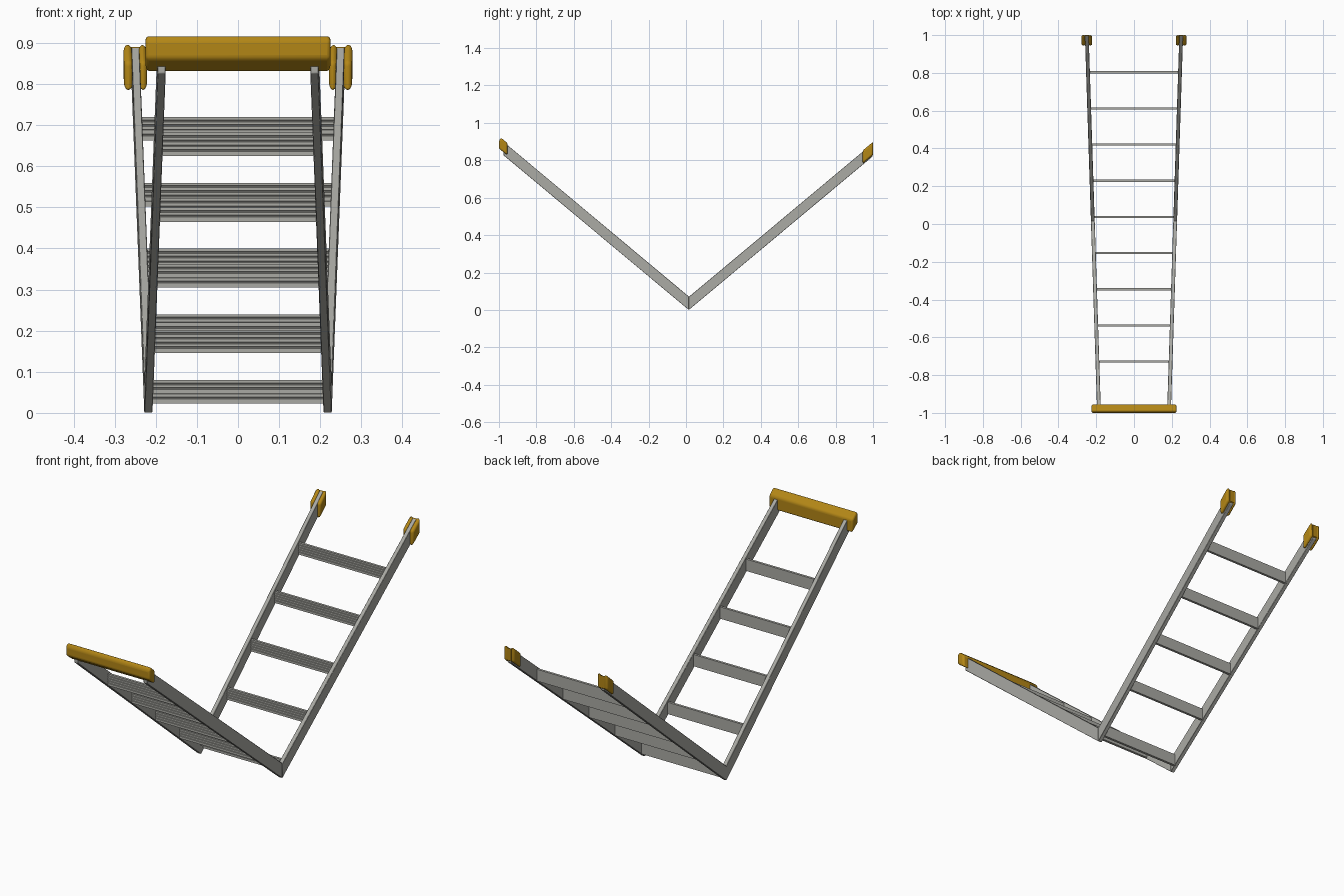
import bpy, bmesh

if "Cube" in bpy.data.objects:
    bpy.data.objects.remove(bpy.data.objects["Cube"])

def material(name, rgb):
    m = bpy.data.materials.new(name)
    m.diffuse_color = (*rgb, 1)
    m.use_nodes = True
    m.node_tree.nodes["Principled BSDF"].inputs["Base Color"].default_value = m.diffuse_color
    return m

GREY = material("aluminium grey", (0.40, 0.40, 0.37))
GOLD = material("golden rubber", (0.45, 0.24, 0.008))

APEX = 0.015                                   # y of the fold
SLOPE = 0.835
def rail_x(y): return 0.2175 + 0.0325 * y      # rails splay towards the back
def under(y): return SLOPE * abs(y - APEX)     # underside height of the V

def prism(name, profile, left, right, mat, bevel=0, segments=2):
    """Extrude a (y, z) profile along x between two x(y) functions."""
    bm = bmesh.new()
    a = [bm.verts.new((left(y), y, z)) for y, z in profile]
    b = [bm.verts.new((right(y), y, z)) for y, z in profile]
    bm.faces.new(a)
    bm.faces.new(b[::-1])
    n = len(a)
    for i in range(n):
        j = (i + 1) % n
        bm.faces.new((a[j], a[i], b[i], b[j]))
    bmesh.ops.recalc_face_normals(bm, faces=bm.faces)
    me = bpy.data.meshes.new(name)
    bm.to_mesh(me)
    bm.free()
    me.materials.append(mat)
    ob = bpy.data.objects.new(name, me)
    bpy.context.collection.objects.link(ob)
    if bevel:
        mod = ob.modifiers.new("rounding", 'BEVEL')
        mod.width, mod.segments, mod.limit_method = bevel, segments, 'NONE'
        bpy.context.view_layer.objects.active = ob
        ob.select_set(True)
        bpy.ops.object.shade_smooth_by_angle(angle=0.7)
        ob.select_set(False)
    return ob

def slanted(y0, y1, low, high):
    """Parallelogram between two y values following the rail slope."""
    return [(y0, under(y0) + low), (y1, under(y1) + low),
            (y1, under(y1) + high), (y0, under(y0) + high)]

for s, side in ((1, "right"), (-1, "left")):
    def at(off):
        return lambda y: s * (rail_x(y) + off)
    # Side rails of the two folded ladder halves
    prism(f"front_rail_{side}", slanted(-0.975, APEX, 0, 0.072), at(-0.01), at(0.01), GREY, 0.0015, 1)
    prism(f"back_rail_{side}", slanted(APEX, 0.996, 0.0, 0.070), at(-0.01), at(0.01), GREY, 0.0015, 1)
    # Rubber feet: a rounded cheek on each side of the rail and an end pad
    cheek = slanted(0.945, 1.0, 0.006, 0.076)
    prism(f"outer_foot_{side}", cheek, at(0.008), at(0.029), GOLD, 0.009, 3)
    prism(f"inner_foot_{side}", cheek, at(-0.027), at(-0.008), GOLD, 0.009, 3)
    prism(f"foot_pad_{side}", slanted(0.992, 1.0, 0.008, 0.068), at(-0.012), at(0.012), GOLD)

# Steps: upright planks with ribbed treads on the front face
H, T, RIBS = 0.057, 0.012, 5
for i in range(9):
    y = 0.0375 + 0.1915 * (i - 4)
    z = max(under(y) + 0.004, 0.012)
    profile = [(y + T / 2, z), (y + T / 2, z + H)]
    pitch = H / RIBS
    for k in range(RIBS):
        top = z + H - k * pitch
        profile += [(y - T / 2, top), (y - T / 2, top - 0.6 * pitch)]
        if k < RIBS - 1:
            profile += [(y - T / 2 + 0.003, top - 0.7 * pitch),
                        (y - T / 2 + 0.003, top - 0.9 * pitch)]
    profile.append((y - T / 2, z))
    prism(f"step_{i + 1}", profile, lambda v: -rail_x(v) + 0.005,
          lambda v: rail_x(v) - 0.005, GREY)

# Rubber cross bar at the front end
bar = [(-1.0, 0.862), (-1.0, 0.906), (-0.988, 0.92), (-0.955, 0.892), (-0.955, 0.828)]
prism("front_bar", bar, lambda y: -0.225, lambda y: 0.225, GOLD, 0.009, 3)
